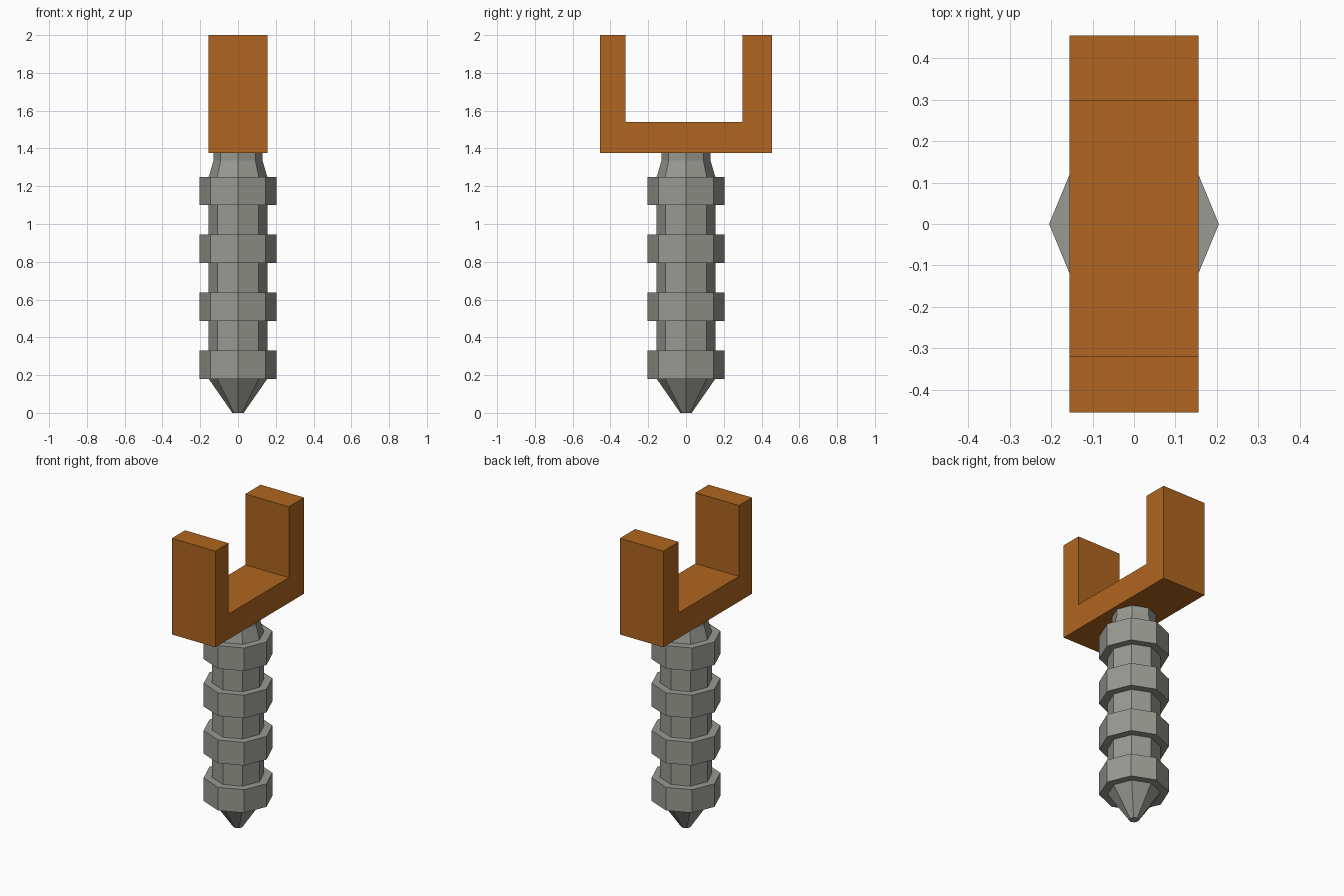
import bpy, bmesh, math

if "Cube" in bpy.data.objects:
    bpy.data.objects.remove(bpy.data.objects["Cube"])


def material(name, rgb):
    m = bpy.data.materials.new(name)
    m.diffuse_color = (*rgb, 1)
    m.use_nodes = True
    m.node_tree.nodes["Principled BSDF"].inputs["Base Color"].default_value = m.diffuse_color
    return m


def add_object(name, bm, mat):
    bmesh.ops.recalc_face_normals(bm, faces=bm.faces)
    me = bpy.data.meshes.new(name)
    bm.to_mesh(me)
    bm.free()
    me.materials.append(mat)
    ob = bpy.data.objects.new(name, me)
    bpy.context.collection.objects.link(ob)
    return ob


def lathe(name, profile, mat, sides=8):
    bm = bmesh.new()
    rings = [[bm.verts.new((r * math.cos(2 * math.pi * i / sides),
                            r * math.sin(2 * math.pi * i / sides), z))
              for i in range(sides)] for r, z in profile]
    for a, b in zip(rings, rings[1:]):
        for i in range(sides):
            j = (i + 1) % sides
            bm.faces.new((a[i], a[j], b[j], b[i]))
    bm.faces.new(rings[0][::-1])
    bm.faces.new(rings[-1])
    return add_object(name, bm, mat)


steel = material("grey metal", (0.32, 0.32, 0.29))
orange = material("burnt orange", (0.43, 0.13, 0.014))

# Octagonal ribbed shaft: pointed tip, four collars, tapered neck
CORE, COLLAR = 0.155, 0.205
profile = [(0.03, 0.0)]
for k in range(4):
    z0 = 0.18 + k * 0.3067
    z1 = z0 + 0.15
    profile += [(CORE, z0), (COLLAR, z0), (COLLAR, z1), (CORE, z1)]
profile += [(0.13, 1.335), (0.13, 1.376)]
lathe("ribbed_shaft", profile, steel)

# U-shaped fork: side profile in YZ extruded along X
outline = [(-0.455, 1.376), (0.455, 1.376), (0.455, 2.0), (0.298, 2.0),
           (0.298, 1.54), (-0.32, 1.54), (-0.32, 2.0), (-0.455, 2.0)]
bm = bmesh.new()
face = bm.faces.new([bm.verts.new((-0.156, y, z)) for y, z in outline])
ext = bmesh.ops.extrude_face_region(bm, geom=[face], use_keep_orig=True)
moved = [v for v in ext["geom"] if isinstance(v, bmesh.types.BMVert)]
bmesh.ops.translate(bm, verts=moved, vec=(0.312, 0, 0))
add_object("fork_head", bm, orange)
